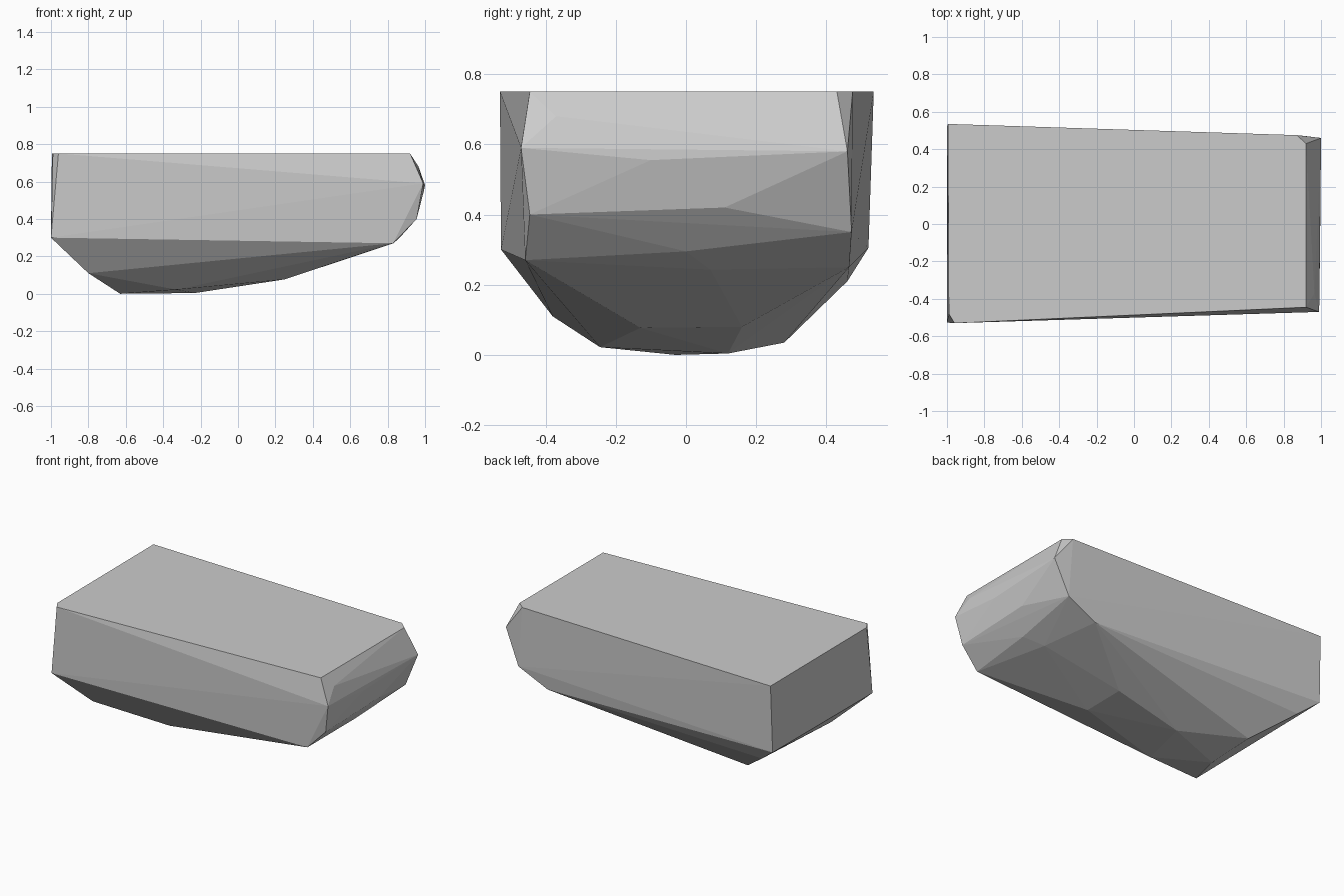
import bpy, bmesh

# Faceted block: key corners, skinned as one convex solid
deck = [(-0.995, 0.535, 0.75), (-0.99, -0.48, 0.75), (-0.96, -0.53, 0.75),
        (0.92, -0.445, 0.75), (0.92, 0.43, 0.75), (0.87, 0.475, 0.75)]
rear_end = [(-1.0, -0.527, 0.30), (-1.0, 0.52, 0.305), (-0.88, 0.46, 0.21),
            (-0.80, -0.38, 0.11)]
nose = [(0.99, -0.47, 0.59), (1.0, 0.46, 0.58), (0.965, -0.37, 0.68),
        (0.995, -0.10, 0.555), (0.96, 0.11, 0.42), (0.955, -0.445, 0.40),
        (0.90, 0.472, 0.35), (0.86, 0.0, 0.295), (0.83, -0.458, 0.27),
        (0.69, 0.465, 0.25), (0.75, 0.07, 0.243)]
keel = [(-0.65, 0.28, 0.035), (-0.63, -0.03, 0.0), (-0.33, -0.245, 0.022),
        (-0.23, 0.12, 0.004), (0.25, -0.13, 0.077), (0.25, 0.16, 0.08)]

bm = bmesh.new()
for p in deck + rear_end + nose + keel:
    bm.verts.new(p)
hull = bmesh.ops.convex_hull(bm, input=bm.verts[:])
loose = [v for v in bm.verts if not v.link_faces]
bmesh.ops.delete(bm, geom=loose, context='VERTS')

# Merge the flat deck into a single face
bmesh.ops.dissolve_limit(bm, angle_limit=0.005, verts=bm.verts[:], edges=bm.edges[:])
bmesh.ops.recalc_face_normals(bm, faces=bm.faces[:])

mesh = bpy.data.meshes.new("stone_block")
bm.to_mesh(mesh)
bm.free()

# Stone colour
grey = bpy.data.materials.new("stone grey")
grey.diffuse_color = (0.6, 0.6, 0.6, 1.0)
mesh.materials.append(grey)

block = bpy.data.objects.new("stone_block", mesh)
bpy.context.collection.objects.link(block)
